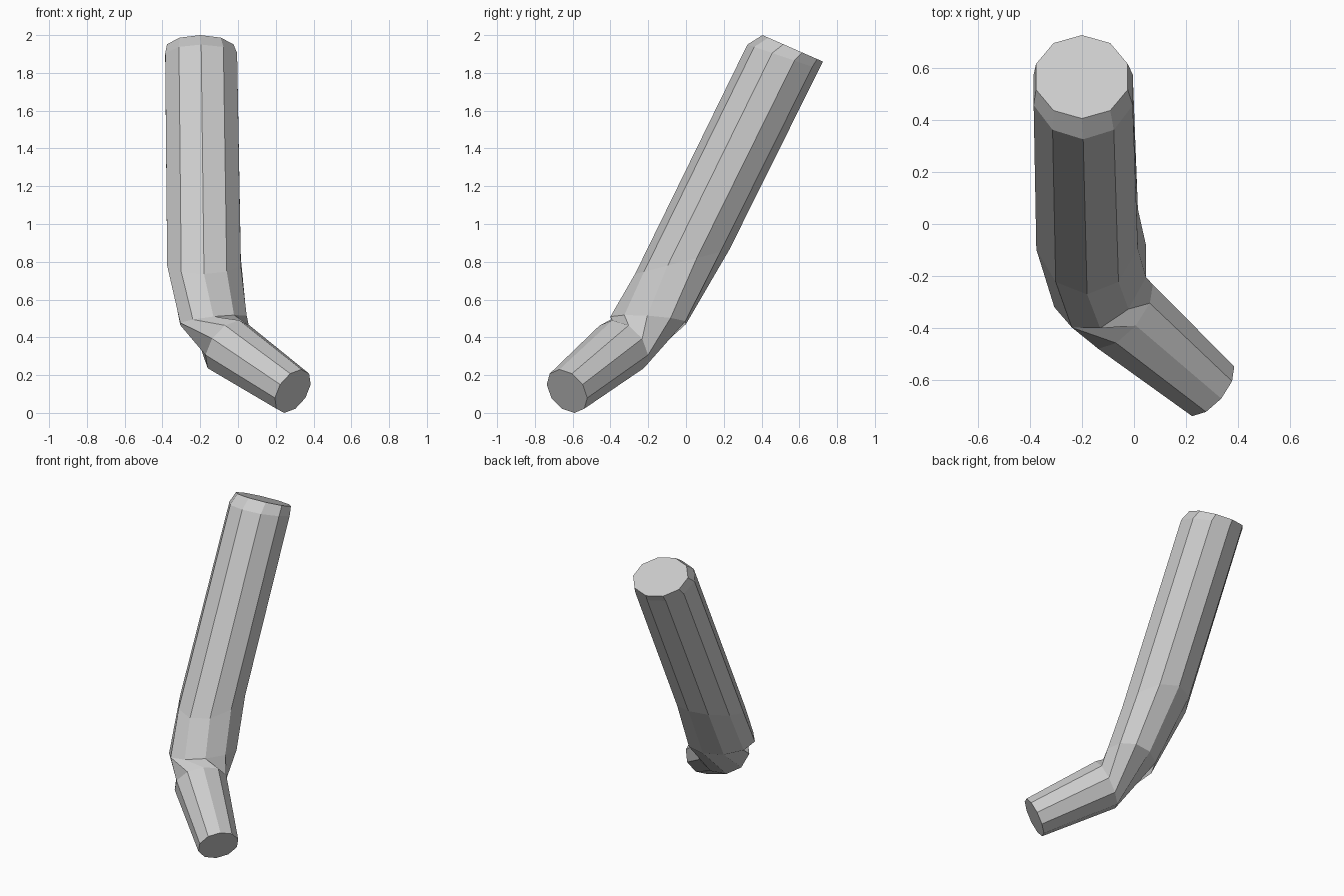
import bpy, bmesh
from math import sin, cos, pi
from mathutils import Vector

cube = bpy.data.objects.get("Cube")
if cube:
    bpy.data.objects.remove(cube, do_unlink=True)

SIDES = 10

# Cross-sections from the upper end to the lower end: centre, sideways axis, back axis
sections = [
    ((-.20, .565, 1.93), (.185, 0, 0), (0, .16, -.07)),      # upper cap rim
    ((-.195, .515, 1.885), (.20, 0, 0), (0, .19, -.065)),    # shoulder under the rim
    ((-.18, -.02, .80), (.205, 0, 0), (0, .25, .065)),       # start of the bend
    ((-.13, -.20, .49), (.185, .06, .02), (0, .20, -.02)),   # middle of the bend
    ((-.05, -.34, .35), (.11, .13, 0), (-.057, .05, -.14)),  # end of the bend
    ((.29, -.63, .115), (.085, .10, 0), (-.045, .04, -.115)),  # lower cap
]

# Plain grey surface
grey = bpy.data.materials.new("light_grey")
grey.use_nodes = True
colour = (.6, .6, .6, 1)
grey.diffuse_color = colour
grey.node_tree.nodes["Principled BSDF"].inputs["Base Color"].default_value = colour

# Bent rod: join the cross-sections into one faceted skin
bm = bmesh.new()
rings = []
for centre, side, back in sections:
    c, u, v = Vector(centre), Vector(side), Vector(back)
    angles = [2 * pi * (i / SIDES) + pi / 2 for i in range(SIDES)]
    rings.append([bm.verts.new(c + u * cos(a) + v * sin(a)) for a in angles])

for upper, lower in zip(rings, rings[1:]):
    for i in range(SIDES):
        j = (i + 1) % SIDES
        bm.faces.new((upper[i], lower[i], lower[j], upper[j]))

# Flat caps on both ends
bm.faces.new(rings[0])
bm.faces.new(reversed(rings[-1]))
bmesh.ops.recalc_face_normals(bm, faces=bm.faces)

mesh = bpy.data.meshes.new("bent_rod")
bm.to_mesh(mesh)
bm.free()
mesh.materials.append(grey)
rod = bpy.data.objects.new("bent_rod", mesh)
bpy.context.collection.objects.link(rod)
